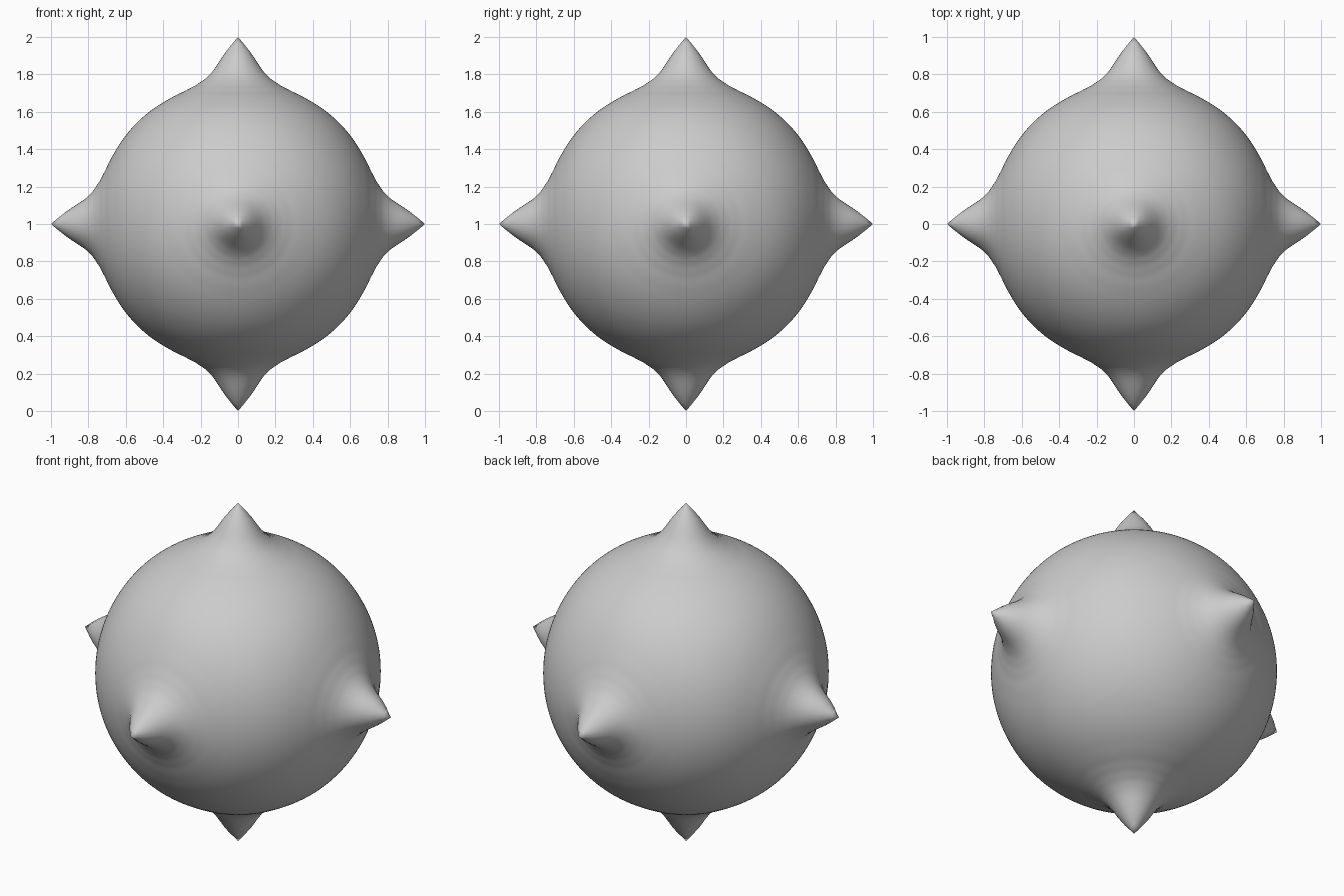
import bpy, bmesh, math
from mathutils import Vector

if "Cube" in bpy.data.objects:
    bpy.data.objects.remove(bpy.data.objects["Cube"])

# Radial profile: angle from the nearest axis (degrees) -> radius
PROFILE = [(0, 1.0), (2, .96), (4, .924), (6, .885), (8, .848), (10, .82),
           (13, .793), (17, .775), (22, .765), (30, .763), (40, .765), (60, .767)]


def radius(angle):
    for (a0, r0), (a1, r1) in zip(PROFILE, PROFILE[1:]):
        if angle <= a1:
            k = (angle - a0) / (a1 - a0)
            return r0 + (r1 - r0) * k
    return PROFILE[-1][1]


# Subdivided cube projected to a ball, with a vertex on each axis
bm = bmesh.new()
bmesh.ops.create_cube(bm, size=2)
bmesh.ops.subdivide_edges(bm, edges=bm.edges[:], cuts=63, use_grid_fill=True)

# Pull a flared point out along each axis
for v in bm.verts:
    d = Vector([math.tan(c * math.pi / 4) for c in v.co]).normalized()
    angle = math.degrees(math.acos(min(1, max(abs(c) for c in d))))
    v.co = d * radius(angle) + Vector((0, 0, 1))
for f in bm.faces:
    f.smooth = True

mesh = bpy.data.meshes.new("spiked_ball")
bm.to_mesh(mesh)
bm.free()
ball = bpy.data.objects.new("spiked_ball", mesh)
bpy.context.collection.objects.link(ball)
